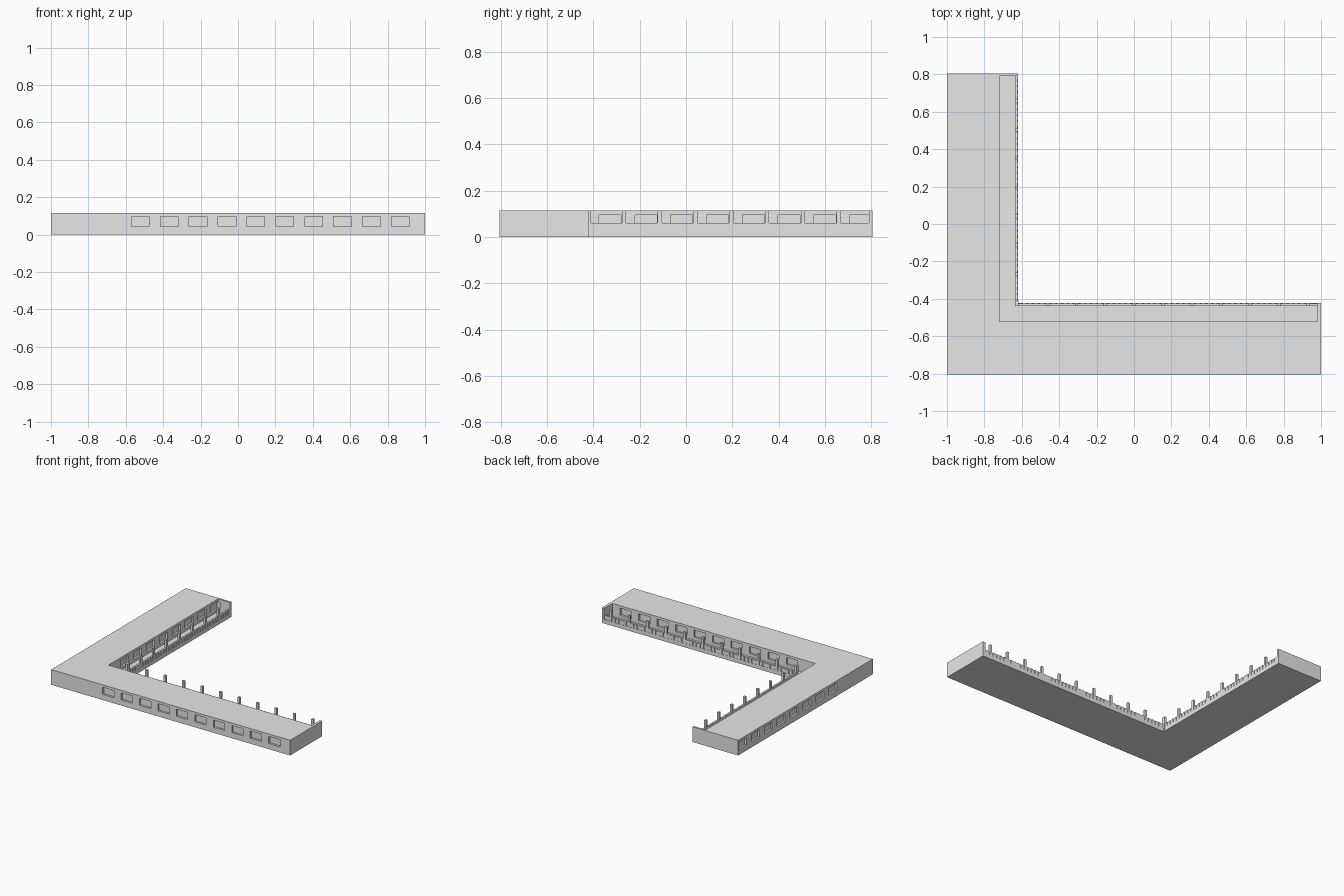
import bpy
import bmesh

cube = bpy.data.objects.get("Cube")
if cube:
    bpy.data.objects.remove(cube, do_unlink=True)

# Single plain grey material
GREY = (0.8, 0.8, 0.8, 1)
grey = bpy.data.materials.new("plain_grey")
grey.use_nodes = True
grey.diffuse_color = GREY
grey.node_tree.nodes["Principled BSDF"].inputs["Base Color"].default_value = GREY

HEIGHT = 0.115
FLOOR = 0.02
PARAPET = 0.06
PITCH = 0.1545
SIDE_BAYS, FRONT_BAYS = 8, 10
INNER_X, INNER_Y = -0.72, -0.52     # recessed courtyard walls
EDGE_X, EDGE_Y = -0.62, -0.422      # outer edge of the walkway


def finish(name, bm):
    bmesh.ops.recalc_face_normals(bm, faces=bm.faces)
    mesh = bpy.data.meshes.new(name)
    bm.to_mesh(mesh)
    bm.free()
    mesh.materials.append(grey)
    obj = bpy.data.objects.new(name, mesh)
    bpy.context.collection.objects.link(obj)
    return obj


def prism(name, outline, z0, z1):
    bm = bmesh.new()
    face = bm.faces.new([bm.verts.new((x, y, z0)) for x, y in outline])
    top = bmesh.ops.extrude_face_region(bm, geom=[face])["geom"]
    verts = [v for v in top if isinstance(v, bmesh.types.BMVert)]
    bmesh.ops.translate(bm, verts=verts, vec=(0, 0, z1 - z0))
    return finish(name, bm)


def boxes(name, bounds):
    bm = bmesh.new()
    for lo, hi in bounds:
        verts = bmesh.ops.create_cube(bm, size=1)["verts"]
        for v in verts:
            for i in range(3):
                v.co[i] = lo[i] if v.co[i] < 0 else hi[i]
    return finish(name, bm)


# L-shaped building with its two walkway end walls
building = prism("building", [
    (-1, -0.805), (1, -0.805), (1, EDGE_Y), (0.98, EDGE_Y), (0.98, INNER_Y),
    (INNER_X, INNER_Y), (INNER_X, 0.79), (EDGE_X, 0.79), (EDGE_X, 0.805), (-1, 0.805)],
    0, HEIGHT)

# Recessed windows on the street walls and the courtyard walls
DEPTH, Z0, Z1 = 0.015, 0.042, 0.096
cuts = []
for i in range(FRONT_BAYS):
    x = -0.57 + i * PITCH
    for y in (-0.805, INNER_Y):
        cuts.append(((x, y - DEPTH, Z0), (x + 0.095, y + DEPTH, Z1)))
for i in range(SIDE_BAYS):
    y = -0.375 + i * PITCH
    for x in (-1, INNER_X):
        cuts.append(((x - DEPTH, y, Z0), (x + DEPTH, y + 0.095, Z1)))
cutter = boxes("window_cutter", cuts)
cutter.hide_render = True
mod = building.modifiers.new("windows", "BOOLEAN")
mod.operation = "DIFFERENCE"
mod.solver = "EXACT"
mod.object = cutter
bpy.context.view_layer.objects.active = building
bpy.ops.object.modifier_apply(modifier=mod.name)
bpy.data.objects.remove(cutter, do_unlink=True)


def l_strip(x0, y0, x1, y1):
    return [(x0, y0), (0.98, y0), (0.98, y1), (x1, y1), (x1, 0.79), (x0, 0.79)]


# Walkway floor and low parapet
T, RIB = 0.016, 0.004
prism("walkway_floor", l_strip(INNER_X, INNER_Y, EDGE_X - T, EDGE_Y - T), 0, FLOOR)
prism("parapet", l_strip(EDGE_X - T, EDGE_Y - T, EDGE_X - RIB, EDGE_Y - RIB), 0, PARAPET)
prism("parapet_base", l_strip(EDGE_X - RIB, EDGE_Y - RIB, EDGE_X, EDGE_Y), 0, PARAPET / 2)

# Free-standing posts, one at each bay end and one in the corner
P = 0.009
posts = [((EDGE_X - T, EDGE_Y - T, 0), (EDGE_X + 0.002, -0.41, HEIGHT))]
ribs = []


def along_x(c, w, z0, z1, back):
    return (c - w, EDGE_Y - back, z0), (c + w, EDGE_Y, z1)


def along_y(c, w, z0, z1, back):
    return (EDGE_X - back, c - w, z0), (EDGE_X, c + w, z1)


for make, start, count in ((along_x, -0.462, FRONT_BAYS), (along_y, -0.268, SIDE_BAYS)):
    for i in range(count):
        c = start + i * PITCH
        if make is along_x or i < count - 1:
            posts.append(make(c, P, 0, HEIGHT, T))
        # Shallow ribs on the outside of each parapet bay
        for k in range(1, 5):
            ribs.append(make(c - k * PITCH / 5, 0.008, PARAPET / 2, PARAPET, RIB))
boxes("walkway_posts", posts)
boxes("parapet_ribs", ribs)
